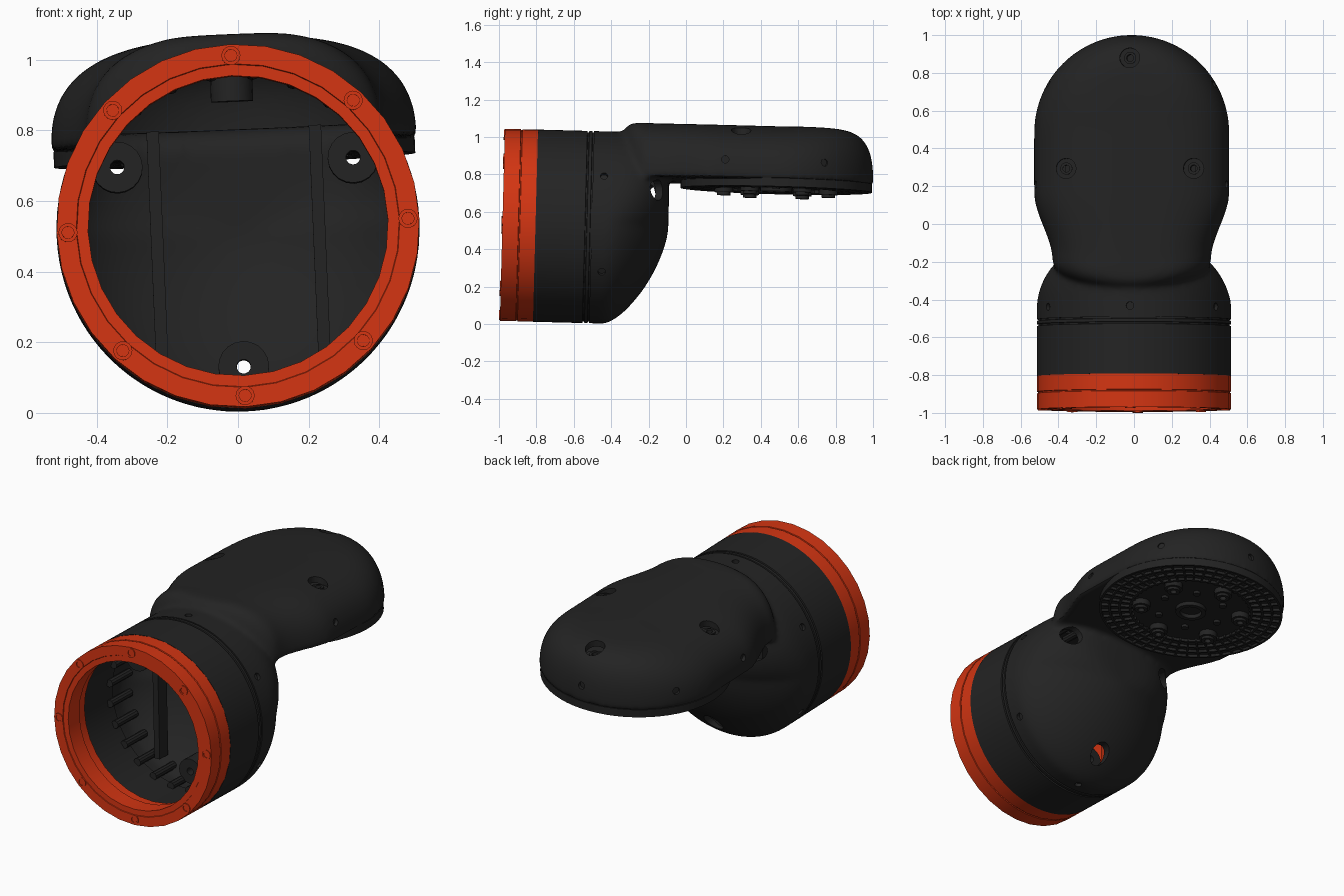
import bpy, bmesh, math
from math import sin, cos, pi, radians
from mathutils import Matrix, Vector

if "Cube" in bpy.data.objects:
    bpy.data.objects.remove(bpy.data.objects["Cube"])

# Parts are built around the barrel axis (local y), then all are tilted a little as a whole
TILT = Matrix.Translation((0, 0, .505)) @ Matrix.Rotation(radians(-1.5), 4, 'X') @ Matrix.Rotation(radians(-2.4), 4, 'Y')
R = .514          # barrel radius
AY = .476         # centre of the round arm end
BASE, TOP = .262, .562   # underside and top of the arm


def material(name, col):
    m = bpy.data.materials.new(name)
    m.diffuse_color = (*col, 1)
    m.use_nodes = True
    m.node_tree.nodes["Principled BSDF"].inputs["Base Color"].default_value = m.diffuse_color
    return m


DARK = material("charcoal plastic", (.017, .017, .017))
RED = material("orange red", (.65, .035, .006))


def finish(bm, name, mat):
    bmesh.ops.recalc_face_normals(bm, faces=bm.faces[:])
    me = bpy.data.meshes.new(name)
    bm.to_mesh(me)
    bm.free()
    me.materials.append(mat)
    ob = bpy.data.objects.new(name, me)
    bpy.context.collection.objects.link(ob)
    return ob


def frame(p, axis):
    return Matrix.Translation(p) @ Vector(axis).to_track_quat('Z', 'Y').to_matrix().to_4x4()


def lathe(bm, profile, segs, p=(0, 0, 0), axis=(0, 1, 0)):
    """Closed (radius, height) profile spun round an axis."""
    M = frame(p, axis)
    rings = [[bm.verts.new(M @ Vector((r * cos(2*pi*i/segs), r * sin(2*pi*i/segs), h)))
              for r, h in profile] for i in range(segs)]
    n = len(profile)
    for i in range(segs):
        a, b = rings[i], rings[(i + 1) % segs]
        for j in range(n):
            k = (j + 1) % n
            bm.faces.new((a[j], b[j], b[k], a[k]))


def tube(bm, p, axis, ro, ri, length, segs=20):
    lathe(bm, [(ro, 0), (ro, length), (ri, length), (ri, 0)], segs, p, axis)


def rod(bm, p, axis, r, length, segs=20):
    bmesh.ops.create_cone(bm, cap_ends=True, segments=segs, radius1=r, radius2=r, depth=length,
                          matrix=frame(Vector(p) + Vector(axis).normalized() * length / 2, axis))


def box(bm, centre, size, rot=Matrix()):
    bmesh.ops.create_cube(bm, size=1, matrix=Matrix.Translation(centre) @ rot @ Matrix.Diagonal((*size, 1)))


def ring_pts(n, r, start=0.):
    return [(r * cos(start + 2*pi*i/n), r * sin(start + 2*pi*i/n)) for i in range(n)]


def bake(ob):
    me = bpy.data.meshes.new_from_object(ob.evaluated_get(bpy.context.evaluated_depsgraph_get()))
    ob.modifiers.clear()
    ob.data = me


# --- shell: barrel with domed end, merged with the flat arm
bm = bmesh.new()
SEG, STEPS = 96, 24
rows = []
for j in range(STEPS + 2):
    row = []
    for i in range(SEG):
        a = 2 * pi * i / SEG
        if j == 0:
            r, y = R, -.75
        else:
            t = (j - 1) / STEPS * pi / 2
            s = sin(a)
            n = 1.8 + (2.2 * s if s > 0 else .3 * s)      # dome is fuller near the arm
            r = R * max(cos(t), 0) ** (2 / n)
            y = -.43 + .335 * sin(t) ** (2 / n)
        row.append(bm.verts.new((r * cos(a), y, r * sin(a))))
    rows.append(row)
for a, b in zip(rows, rows[1:]):
    for i in range(SEG):
        bm.faces.new((a[i], a[(i + 1) % SEG], b[(i + 1) % SEG], b[i]))
bm.faces.new(rows[0])

# arm outline as offsets from a spine: (spine y, offset x, offset y, edge sharpness)
outline = []
W, WB, BY = .518, .42, -.2
for i in range(41):
    a = pi * i / 40
    outline.append((AY, W * cos(a), W * sin(a), 3 + 4 * sin(a) ** 2))
side = []
for i in range(1, 20):
    y = AY + (BY - AY) * i / 20
    t = min(1, (y - BY) / .36)
    side.append((y, -(WB + (W - WB) * t * t * (3 - 2 * t)), 0, 3))
outline += side
for i in range(41):
    a = pi + pi * i / 40
    outline.append((BY, WB * cos(a), .17 * sin(a), 3 + 4 * sin(a) ** 2))
outline += [(y, -x, 0, n) for y, x, _, n in reversed(side)]
rows = []
for j in range(21):
    s = sin(j / 20 * pi / 2)
    rows.append([bm.verts.new((s * ox, sy + s * oy, BASE + (TOP - BASE) * max(0, 1 - s ** n) ** .4))
                 for sy, ox, oy, n in outline])
N = len(outline)
for a, b in zip(rows, rows[1:]):
    for i in range(N):
        bm.faces.new((a[i], b[i], b[(i + 1) % N], a[(i + 1) % N]))
bm.faces.new(rows[-1])
bmesh.ops.remove_doubles(bm, verts=bm.verts[:], dist=1e-5)
shell = finish(bm, "elbow_shell", DARK)
m = shell.modifiers.new("merge", 'REMESH')
m.mode, m.voxel_size = 'VOXEL', .015
m = shell.modifiers.new("fillet", 'SMOOTH')
m.factor, m.iterations = .5, 9
bake(shell)

# open the barrel end and give the shell its wall thickness
bm = bmesh.new()
bm.from_mesh(shell.data)
bmesh.ops.bisect_plane(bm, geom=bm.verts[:] + bm.edges[:] + bm.faces[:], plane_co=(0, -.505, 0),
                       plane_no=(0, 1, 0), clear_inner=True)
bm.to_mesh(shell.data)
bm.free()
m = shell.modifiers.new("wall", 'SOLIDIFY')
m.thickness, m.offset = .035, -1
bake(shell)

# screw pockets and small side holes
back_screws = ring_pts(3, .386, radians(30))
top_screws = [(x, AY + y) for x, y in ring_pts(3, .39, radians(90))]
bm = bmesh.new()
for x, z in back_screws:
    rod(bm, (x, -.345, z), (0, 1, 0), .055, .25)
for x, y in top_screws:
    rod(bm, (x, y, .485), (0, 0, 1), .053, .15)
for x, z in ring_pts(6, 1, radians(30)):
    rod(bm, (x * .494, -.445, z * .494), (x, 0, z), .02, .08, 12)
for x, y, dx, dy in ((.49, .2, 1, 0), (.43, .725, .86, .5), (0, .97, 0, 1),
                     (-.43, .725, -.86, .5), (-.49, .2, -1, 0)):
    rod(bm, (x, y, .36), (dx, dy, 0), .02, .08, 12)
cutter = finish(bm, "hole_cutter", DARK)
cutter.hide_render = True
m = shell.modifiers.new("holes", 'BOOLEAN')
m.object, m.operation, m.solver = cutter, 'DIFFERENCE', 'EXACT'
bake(shell)
bpy.data.objects.remove(cutter)

# --- screw seats at the bottom of the pockets
bm = bmesh.new()
for x, z in back_screws:
    tube(bm, (x, -.46, z), (0, 1, 0), .072, .02, .115)
for x, y in top_screws:
    tube(bm, (x, y, .40), (0, 0, 1), .06, .018, .09)
    tube(bm, (x, y, .49), (0, 0, 1), .032, .018, .01)
finish(bm, "screw_seats", DARK)

# --- barrel collar with two fine grooves
bm = bmesh.new()
lathe(bm, [(R, -.805), (R, -.541), (R - .008, -.539), (R - .008, -.532), (R, -.530), (R, -.514),
           (R - .008, -.512), (R - .008, -.505), (.465, -.505), (.465, -.805)], 96)
finish(bm, "barrel_collar", DARK)

# --- red end ring with a seam and a stepped face
bm = bmesh.new()
lathe(bm, [(R, -.982), (R, -.897), (R - .005, -.895), (R - .005, -.890), (R, -.888), (R, -.805),
           (.44, -.805), (.44, -.87), (.425, -.875), (.425, -.978), (.457, -.978), (.459, -.982)], 32)
finish(bm, "end_ring", RED)
bm = bmesh.new()
for x, z in ring_pts(8, .482, pi / 2):
    tube(bm, (x, -.987, z), (0, 1, 0), .027, .017, .006, 16)
    rod(bm, (x, -.984, z), (0, 1, 0), .016, .005, 16)
finish(bm, "ring_screws", RED)

# --- stiffeners inside the barrel
bm = bmesh.new()
for sx in (-1, 1):
    box(bm, (sx * .23, -.40, -.04), (.035, .08, .66))
for x, z in ring_pts(24, .452, radians(7.5)):
    rod(bm, (x, -.56, z), (0, 1, 0), .022, .19, 10)
finish(bm, "inner_ribs", DARK)

# --- round cover under the arm: plate, rings, spokes, bolts and hub
bm = bmesh.new()
rod(bm, (0, AY, .238), (0, 0, 1), .512, .03, 64)
for r in (.512, .46, .405, .345):
    tube(bm, (0, AY, .223), (0, 0, 1), r, r - .012, .018, 64)
for i in range(48):
    a = 2 * pi * i / 48
    box(bm, (.415 * cos(a), AY + .415 * sin(a), .231), (.18, .01, .016), Matrix.Rotation(a, 4, 'Z'))
tube(bm, (0, AY, .215), (0, 0, 1), .085, .06, .03, 32)
for x, y in ring_pts(6, .28, radians(30)):
    tube(bm, (x, AY + y, .205), (0, 0, 1), .05, .025, .035)
    tube(bm, (x, AY + y, .19), (0, 0, 1), .036, .018, .02)
for x, y in ring_pts(6, .19, 0):
    rod(bm, (x, AY + y, .222), (0, 0, 1), .02, .02, 12)
finish(bm, "arm_cover", DARK)

# tilt everything, then smooth
for ob in bpy.data.objects:
    ob.matrix_world = TILT
    ob.select_set(True)
bpy.context.view_layer.objects.active = shell
bpy.ops.object.shade_smooth_by_angle(angle=radians(35))
